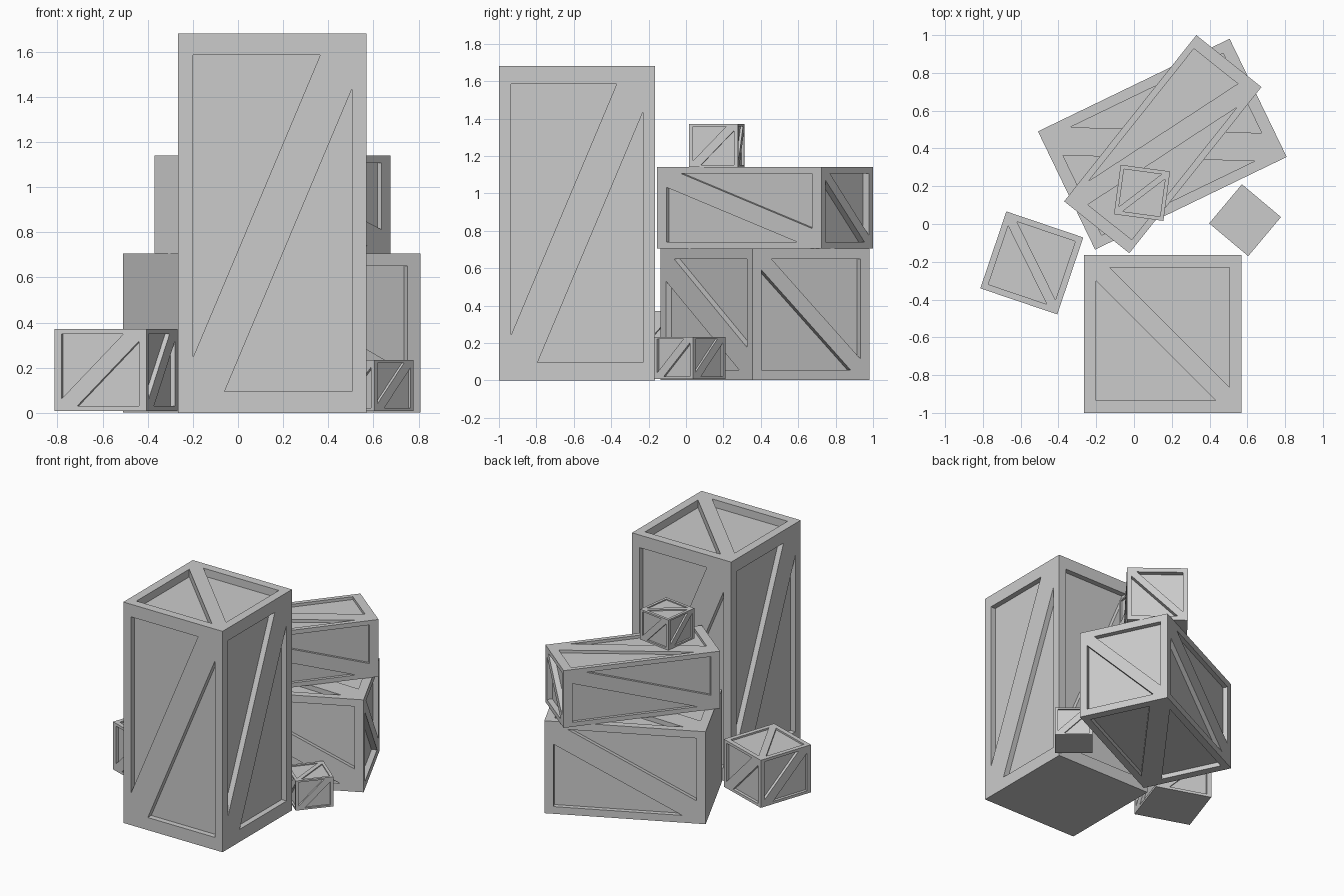
import bpy, bmesh
from math import radians
from mathutils import Vector, Matrix

if "Cube" in bpy.data.objects:
    bpy.data.objects.remove(bpy.data.objects["Cube"])

X, Y, Z = Vector((1, 0, 0)), Vector((0, 1, 0)), Vector((0, 0, 1))


def panel(bm, r, u, mr, mu, leg_r, leg_u, depth):
    """One face of a unit crate: border, diagonal brace and two sunken triangles."""
    n = r.cross(u)
    hr, hu = 0.5 - mr, 0.5 - mu
    lr, lu = 2 * hr * leg_r, 2 * hu * leg_u

    def v(a, b, d=0.0):
        return bm.verts.new(r * a + u * b + n * (0.5 - d))

    o = [v(-.5, -.5), v(.5, -.5), v(.5, .5), v(-.5, .5)]
    ta = [(-hr, hu), (-hr, hu - lu), (-hr + lr, hu)]       # upper-left triangle
    tb = [(hr, -hu), (hr, -hu + lu), (hr - lr, -hu)]       # lower-right triangle
    a = [v(*p) for p in ta]
    b = [v(*p) for p in tb]
    # border and brace
    for f in ([o[3], o[0], a[1], a[0]], [o[2], o[3], a[0], a[2]],
              [o[1], o[2], b[1], b[0]], [o[0], o[1], b[0], b[2]],
              [o[0], b[2], b[1], o[2], a[2], a[1]]):
        bm.faces.new(f)
    # recess walls and floors
    for rim, pts in ((a, ta), (b, tb)):
        low = [v(p[0], p[1], depth) for p in pts]
        bm.faces.new(low)
        for i in range(3):
            j = (i + 1) % 3
            bm.faces.new([rim[i], rim[j], low[j], low[i]])


def crate(name, centre, size, angle, lying=False):
    """size = (section, section, length); a lying crate has its length along local x."""
    bm = bmesh.new()
    for r, u in ((X, Z), (Y, Z), (-X, Z), (-Y, Z)):
        panel(bm, r, u, .078, .057, .80, .90, .05)
    panel(bm, -Y, X, .078, .078, .90, .90, .035)           # lid
    bm.faces.new([bm.verts.new((x, y, -.5))                # plain base
                  for x, y in ((-.5, -.5), (-.5, .5), (.5, .5), (.5, -.5))])
    bmesh.ops.remove_doubles(bm, verts=bm.verts, dist=1e-5)
    bmesh.ops.recalc_face_normals(bm, faces=bm.faces)
    m = Matrix.Diagonal((*size, 1))
    if lying:                                              # x->y, y->z, z->x
        m = Matrix(((0, 0, 1, 0), (1, 0, 0, 0), (0, 1, 0, 0), (0, 0, 0, 1))) @ m
    bm.transform(Matrix.Rotation(radians(angle), 4, 'Z') @ m)
    mesh = bpy.data.meshes.new(name)
    bm.to_mesh(mesh)
    bm.free()
    ob = bpy.data.objects.new(name, mesh)
    ob.location = centre
    bpy.context.collection.objects.link(ob)


# stack of crates
crate("tall_crate", (.1525, -.5825, .84), (.835, .835, 1.68), 0)
crate("lower_long_crate", (.15, .4225, .3535), (.695, .703, 1.127), 25.8, True)
crate("upper_long_crate", (.1525, .4225, .9225), (.441, .435, 1.124), 51.5, True)
crate("top_small_crate", (.0425, .165, 1.255), (.264, .264, .23), 82.3)
crate("left_crate", (-.541, -.206, .19), (.43, .43, .362), -18.7)
crate("right_small_crate", (.588, .02, .121), (.27, .27, .225), -40)
